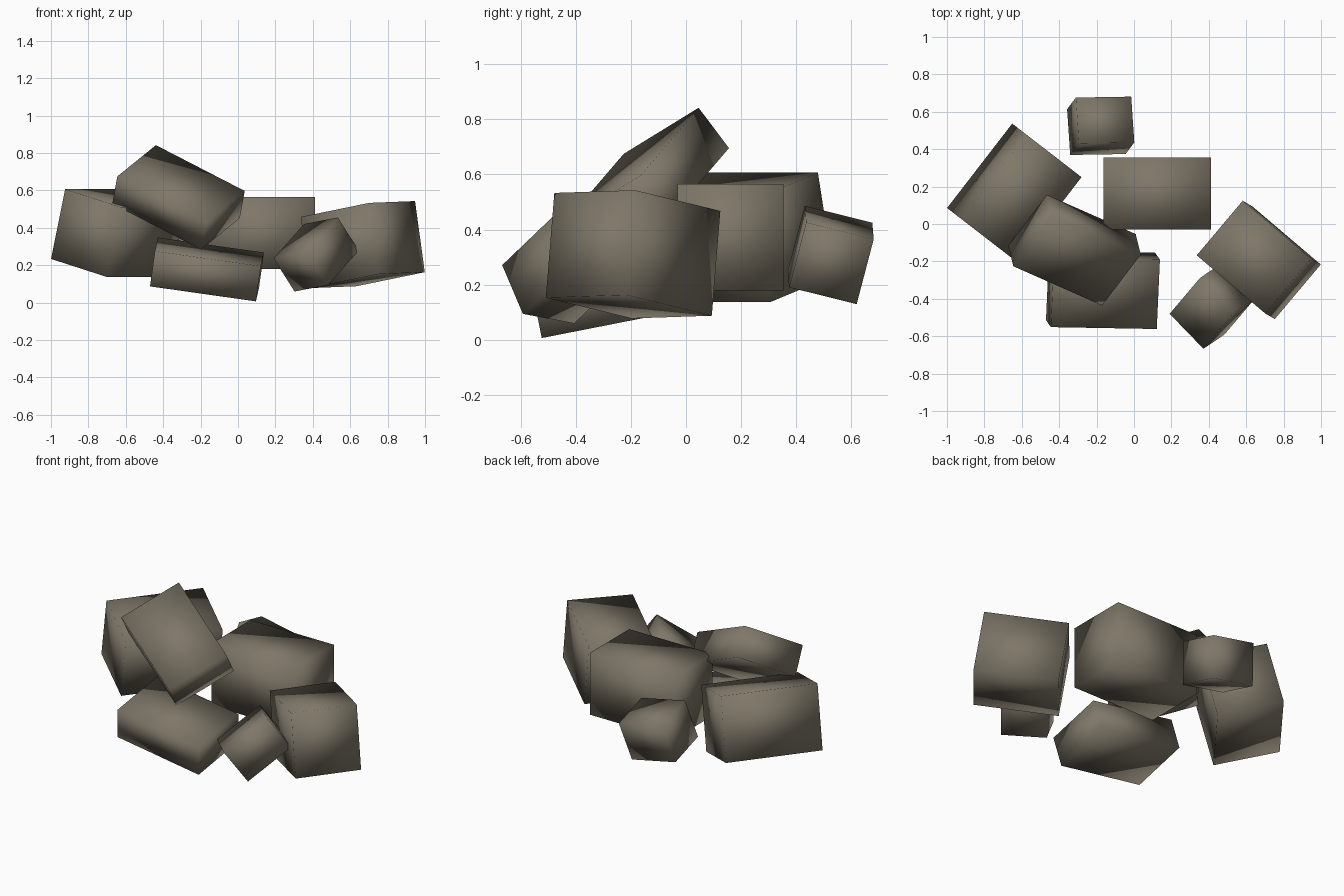
import bpy
from mathutils import Vector, Matrix

if "Cube" in bpy.data.objects:
    bpy.data.objects.remove(bpy.data.objects["Cube"])

stone = bpy.data.materials.new("warm grey stone")
stone.diffuse_color = (0.21, 0.185, 0.14, 1)
stone.use_nodes = True
stone.node_tree.nodes["Principled BSDF"].inputs["Base Color"].default_value = stone.diffuse_color


def block(name, centre, size, long_axis, side_axis):
    """Smooth-shaded block: local x along long_axis, local y near side_axis."""
    u = Vector(long_axis).normalized()
    v = Vector(side_axis)
    v = (v - u * v.dot(u)).normalized()
    w = u.cross(v)
    rot = Matrix((u, v, w)).transposed().to_4x4()
    bpy.ops.mesh.primitive_cube_add(size=1)
    ob = bpy.context.object
    ob.name = name
    ob.data.transform(Matrix.Diagonal((*size, 1)))
    ob.matrix_world = Matrix.Translation(centre) @ rot
    ob.data.materials.append(stone)
    for p in ob.data.polygons:
        p.use_smooth = True
    return ob


# large stones of the ring
block("middle_stone", (0.125, 0.162, 0.372), (0.575, 0.385, 0.385),
      (1, 0, 0), (0, 1, 0))
block("left_stone", (-0.64, 0.168, 0.372), (0.57, 0.385, 0.385),
      (0.61, 0.79, 0), (-0.765, 0.591, 0.247))
block("right_stone", (0.667, -0.192, 0.31), (0.485, 0.382, 0.385),
      (0.365, -0.31, 0.075), (0.24, 0.28, 0.01))

# flat slabs at the front left
block("lower_slab", (-0.166, -0.352, 0.177), (0.572, 0.378, 0.194),
      (0.565, -0.01, -0.08), (0, 0.37, 0.075))
block("leaning_slab", (-0.318, -0.14, 0.5625), (0.574, 0.38, 0.185),
      (0.475, -0.21, -0.245), (0.21, 0.27, 0.165))

# small stones
block("small_back_stone", (-0.178, 0.525, 0.3075), (0.302, 0.253, 0.248),
      (0.295, 0.005, -0.06), (-0.022, 0.245, -0.06))
block("small_front_stone", (0.418, -0.44, 0.257), (0.312, 0.262, 0.222),
      (0.165, 0.195, 0.187), (0.18, -0.19, 0.033))
